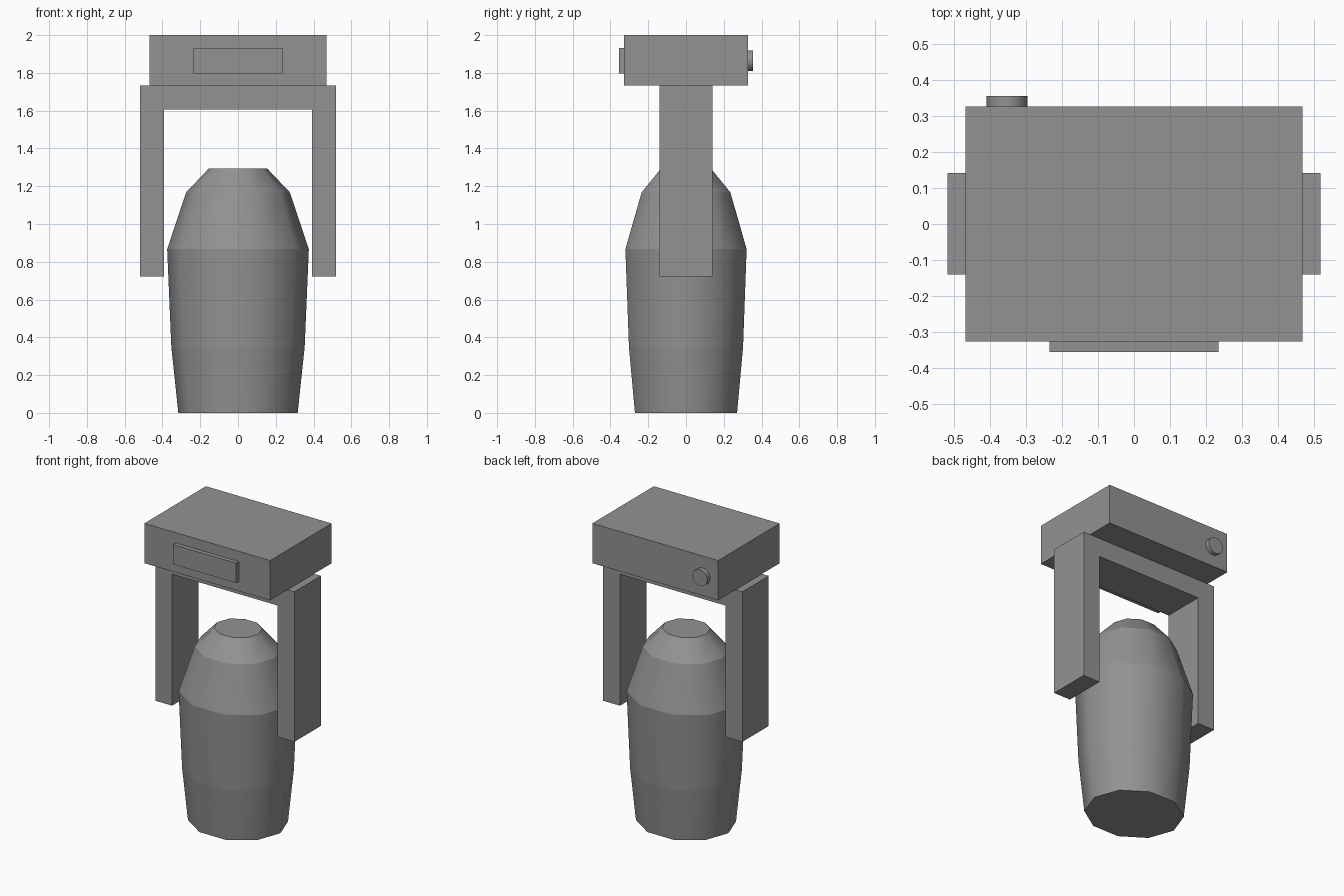
import bpy, bmesh
from math import cos, sin, tau
from mathutils import Matrix

if "Cube" in bpy.data.objects:
    bpy.data.objects.remove(bpy.data.objects["Cube"])

# Dark grey housing colour shared by every part
grey = bpy.data.materials.new("dark_grey")
grey.diffuse_color = (0.29, 0.29, 0.29, 1)
grey.use_nodes = True
grey.node_tree.nodes["Principled BSDF"].inputs["Base Color"].default_value = grey.diffuse_color


def finish(bm, name):
    bmesh.ops.recalc_face_normals(bm, faces=bm.faces)
    mesh = bpy.data.meshes.new(name)
    bm.to_mesh(mesh)
    bm.free()
    mesh.materials.append(grey)
    obj = bpy.data.objects.new(name, mesh)
    bpy.context.collection.objects.link(obj)
    return obj


def box(name, x, y, z):
    bm = bmesh.new()
    bmesh.ops.create_cube(bm, size=1)
    for v in bm.verts:
        for i, (lo, hi) in enumerate((x, y, z)):
            v.co[i] = lo if v.co[i] < 0 else hi
    return finish(bm, name)


# Base housing and the display panel on its front
box("base_housing", (-0.468, 0.468), (-0.327, 0.327), (1.732, 2.0))
box("display_panel", (-0.235, 0.235), (-0.356, -0.32), (1.798, 1.931))

# Power socket on the back
bm = bmesh.new()
bmesh.ops.create_cone(bm, cap_ends=True, segments=10, radius1=0.057, radius2=0.057, depth=0.04,
                      matrix=Matrix.Translation((-0.353, 0.336, 1.865)) @ Matrix.Rotation(tau / 4, 4, 'X')
                      @ Matrix.Rotation(tau / 4, 4, 'Z'))
for f in bm.faces:
    f.smooth = len(f.verts) == 4
for e in bm.edges:
    e.smooth = all(f.smooth for f in e.link_faces)
finish(bm, "power_socket")

# U-shaped yoke: right half of the outline, mirrored, then extruded in y
half = [(0.393, 1.606), (0.393, 0.722), (0.518, 0.722), (0.518, 1.732)]
outline = half + [(-x, z) for x, z in reversed(half)]
bm = bmesh.new()
face = bm.faces.new([bm.verts.new((x, -0.14, z)) for x, z in outline])
ext = bmesh.ops.extrude_face_region(bm, geom=[face])
bmesh.ops.translate(bm, vec=(0, 0.281, 0),
                    verts=[v for v in ext["geom"] if isinstance(v, bmesh.types.BMVert)])
finish(bm, "yoke")

# Lamp head: ten-sided, slightly flattened lathe form
SIDES = 10
profile = [(0.316, 0.0), (0.353, 0.35), (0.375, 0.867), (0.274, 1.168), (0.153, 1.295)]
bm = bmesh.new()
rings = [[bm.verts.new((r * cos(tau * i / SIDES), 0.9 * r * sin(tau * i / SIDES), z))
          for i in range(SIDES)] for r, z in profile]
for low, high in zip(rings, rings[1:]):
    for i in range(SIDES):
        j = (i + 1) % SIDES
        bm.faces.new((low[i], low[j], high[j], high[i])).smooth = True
bm.faces.new(rings[0])
bm.faces.new(rings[-1])
# Smooth around the barrel, crisp between the bands
for e in bm.edges:
    e.smooth = abs(e.verts[0].co.z - e.verts[1].co.z) > 0.01
finish(bm, "lamp_head")
